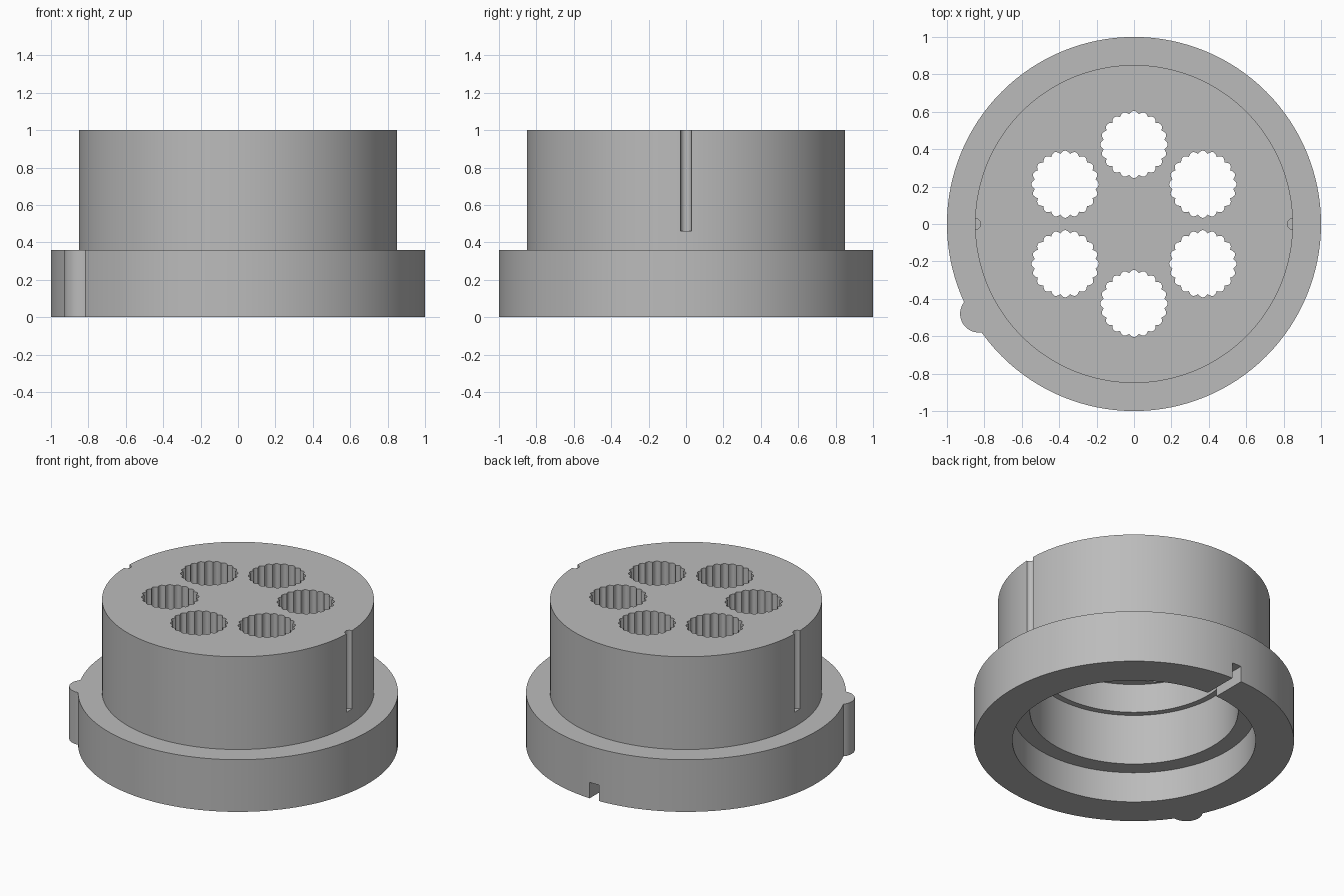
import bpy, bmesh, math
from mathutils import Vector

if "Cube" in bpy.data.objects:
    bpy.data.objects.remove(bpy.data.objects["Cube"])

SEGMENTS = 128

grey = bpy.data.materials.new("plain_grey")
grey.use_nodes = True
colour = (0.5, 0.5, 0.5, 1)
grey.diffuse_color = colour
grey.node_tree.nodes["Principled BSDF"].inputs["Base Color"].default_value = colour


def make_object(name, bm):
    bmesh.ops.recalc_face_normals(bm, faces=bm.faces)
    mesh = bpy.data.meshes.new(name)
    bm.to_mesh(mesh)
    bm.free()
    mesh.materials.append(grey)
    obj = bpy.data.objects.new(name, mesh)
    bpy.context.collection.objects.link(obj)
    return obj


def prism(name, outline, low, high):
    """Upright solid with the given outline."""
    bm = bmesh.new()
    base = bm.faces.new([bm.verts.new((x, y, low)) for x, y in outline])
    top = bmesh.ops.extrude_face_region(bm, geom=[base])["geom"]
    verts = [v for v in top if isinstance(v, bmesh.types.BMVert)]
    bmesh.ops.translate(bm, verts=verts, vec=Vector((0, 0, high - low)))
    return make_object(name, bm)


def ring(cx, cy, radius, count, lobes=0, depth=0):
    """Circle outline, optionally scalloped."""
    points = []
    for i in range(count):
        a = math.tau * i / count
        r = radius - depth * (1 - abs(math.cos(lobes * a / 2)))
        points.append((cx + r * math.cos(a), cy + r * math.sin(a)))
    return points


def combine(body, tool, operation):
    mod = body.modifiers.new(tool.name, 'BOOLEAN')
    mod.operation, mod.solver, mod.object = operation, 'EXACT', tool
    bpy.context.view_layer.objects.active = body
    bpy.ops.object.modifier_apply(modifier=mod.name)
    bpy.data.objects.remove(tool)


# Flanged body with a stepped bore, turned from a half section
profile = [(0, 0.76), (0.61, 0.76), (0.61, 0.56), (0.65, 0.56), (0.65, 0.21),
           (0.76, 0.21), (0.76, 0), (1, 0), (1, 0.36), (0.85, 0.36),
           (0.85, 1), (0, 1)]
bm = bmesh.new()
verts = [bm.verts.new((r, 0, z)) for r, z in profile]
edges = [bm.edges.new(pair) for pair in zip(verts, verts[1:])]
bmesh.ops.spin(bm, geom=verts + edges, cent=(0, 0, 0), axis=(0, 0, 1),
               angle=math.tau, steps=SEGMENTS, use_merge=True)
bmesh.ops.remove_doubles(bm, verts=bm.verts, dist=0.0001)
body = make_object("flanged_body", bm)

# Locating bump on the flange
combine(body, prism("bump", ring(-0.83, -0.48, 0.1, 40), 0, 0.36), 'UNION')

# Six scalloped through holes
for i in range(6):
    a = math.radians(90 + 60 * i)
    hole = ring(0.425 * math.cos(a), 0.425 * math.sin(a), 0.18, 160, 20, 0.016)
    combine(body, prism("hole_cutter", hole, 0.7, 1.1), 'DIFFERENCE')

# Round grooves down both sides
for side in (-1, 1):
    groove = ring(side * 0.85, 0, 0.03, 24)
    combine(body, prism("groove_cutter", groove, 0.46, 1.1), 'DIFFERENCE')

# Square notch through the back of the bottom rim
notch = [(-0.035, 0.7), (0.035, 0.7), (0.035, 1.1), (-0.035, 1.1)]
combine(body, prism("notch_cutter", notch, -0.1, 0.11), 'DIFFERENCE')

bpy.ops.object.select_all(action='DESELECT')
body.select_set(True)
bpy.context.view_layer.objects.active = body
bpy.ops.object.shade_smooth_by_angle(angle=math.radians(30))
